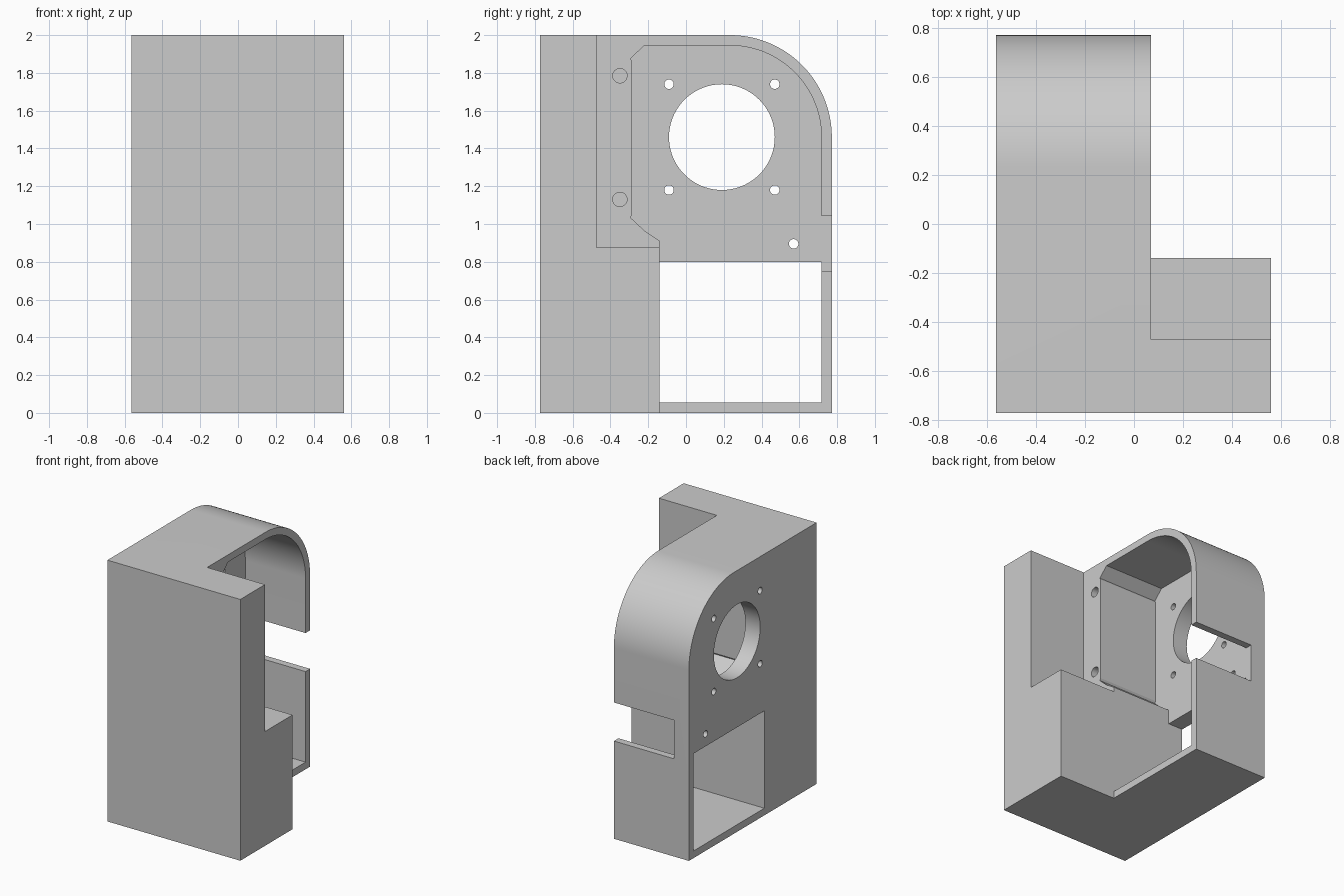
import bpy, bmesh
from math import sin, cos, pi, radians

cube = bpy.data.objects.get("Cube")
if cube:
    bpy.data.objects.remove(cube, do_unlink=True)

grey = bpy.data.materials.new("light grey plastic")
grey.use_nodes = True
colour = (0.6, 0.6, 0.6, 1)
grey.diffuse_color = colour
grey.node_tree.nodes["Principled BSDF"].inputs["Base Color"].default_value = colour

X0, X_PLATE, X_RIM, X1 = -0.565, -0.44, 0.07, 0.56
Y0, Y1, Y_BLOCK = -0.772, 0.772, -0.14
WALL = 0.055
OVER = 0.1  # cutter overshoot


def prism(name, profile, xa, xb):
    """Extrude a (y, z) outline along x."""
    bm = bmesh.new()
    face = bm.faces.new([bm.verts.new((xa, y, z)) for y, z in profile])
    moved = bmesh.ops.extrude_face_region(bm, geom=[face])["geom"]
    bmesh.ops.translate(bm, vec=(xb - xa, 0, 0),
                        verts=[v for v in moved if isinstance(v, bmesh.types.BMVert)])
    bmesh.ops.recalc_face_normals(bm, faces=bm.faces)
    mesh = bpy.data.meshes.new(name)
    bm.to_mesh(mesh)
    bm.free()
    mesh.materials.append(grey)
    obj = bpy.data.objects.new(name, mesh)
    bpy.context.collection.objects.link(obj)
    return obj


def rect(ya, za, yb, zb):
    return [(ya, za), (yb, za), (yb, zb), (ya, zb)]


def arc(cy, cz, r, start, end, n):
    angles = [radians(start + (end - start) * i / n) for i in range(n + 1)]
    return [(cy + r * cos(a), cz + r * sin(a)) for a in angles]


def circle(cy, cz, r, n=32):
    return arc(cy, cz, r, 0, 360, n)[:-1]


def cut(target, name, profile, xa, xb):
    cutter = prism(name, profile, xa, xb)
    cutter.hide_render = True
    cutter.hide_viewport = True
    mod = target.modifiers.new(name, "BOOLEAN")
    mod.operation = "DIFFERENCE"
    mod.solver = "EXACT"
    mod.object = cutter


# Housing with one rounded upper corner
CY, CZ, R = Y1 - 0.54, 1.46, 0.54
housing = prism("housing", [(Y0, 0), (Y1, 0)] + arc(CY, CZ, R, 0, 90, 40) + [(Y0, 2)], X0, X1)

# Stepped relief that leaves the tall column and the low block
cut(housing, "upper_relief", rect(-0.473, 0.875, 1, 2.2), X_RIM, X1 + OVER)
cut(housing, "lower_relief", rect(Y_BLOCK, -OVER, 1, 1), X_RIM, X1 + OVER)

# Inner chamber, behind the mounting plate
chamber = ([(Y_BLOCK, WALL), (Y1 - WALL, WALL)]
           + arc(CY, CZ, R - WALL, 0, 90, 40)
           + [(-0.22, 1.945), (-0.295, 1.875), (-0.285, 1.86),
              (-0.285, 1.05), (-0.295, 1.035), (-0.22, 0.965), (Y_BLOCK, 0.912)])
cut(housing, "chamber", chamber, X_PLATE, X_RIM + OVER)

# Window, motor opening and screw holes through the plate
cut(housing, "window", rect(Y_BLOCK, WALL, Y1 - WALL, 0.8), X0 - OVER, X_PLATE + OVER)
cut(housing, "motor_opening", circle(0.19, 1.46, 0.28, 72), X0 - OVER, X_PLATE + OVER)
screws = [(0.19 + i * 0.28, 1.46 + j * 0.28) for i in (-1, 1) for j in (-1, 1)]
for k, (y, z) in enumerate(screws + [(0.57, 0.895)]):
    cut(housing, f"screw_hole_{k + 1}", circle(y, z, 0.025), X0 - OVER, X_PLATE + OVER)

# Blind holes in the rim
for k, z in enumerate((1.13, 1.785)):
    cut(housing, f"rim_hole_{k + 1}", circle(-0.35, z, 0.038), X_RIM - 0.3, X_RIM + OVER)

# Cable slot in the back wall
cut(housing, "cable_slot", rect(Y1 - WALL - 0.02, 0.748, Y1 + OVER, 1.043), X_PLATE, X_RIM + OVER)

# Bake the cuts, then remove the cutters
bpy.context.view_layer.update()
graph = bpy.context.evaluated_depsgraph_get()
housing_mesh = bpy.data.meshes.new_from_object(housing.evaluated_get(graph))
cutters = [m.object for m in housing.modifiers]
housing.modifiers.clear()
housing.data = housing_mesh
for c in cutters:
    bpy.data.objects.remove(c, do_unlink=True)

# Smooth the curved walls, keep the edges sharp
bpy.ops.object.select_all(action="DESELECT")
housing.select_set(True)
bpy.context.view_layer.objects.active = housing
bpy.ops.object.shade_smooth_by_angle(angle=radians(25))
